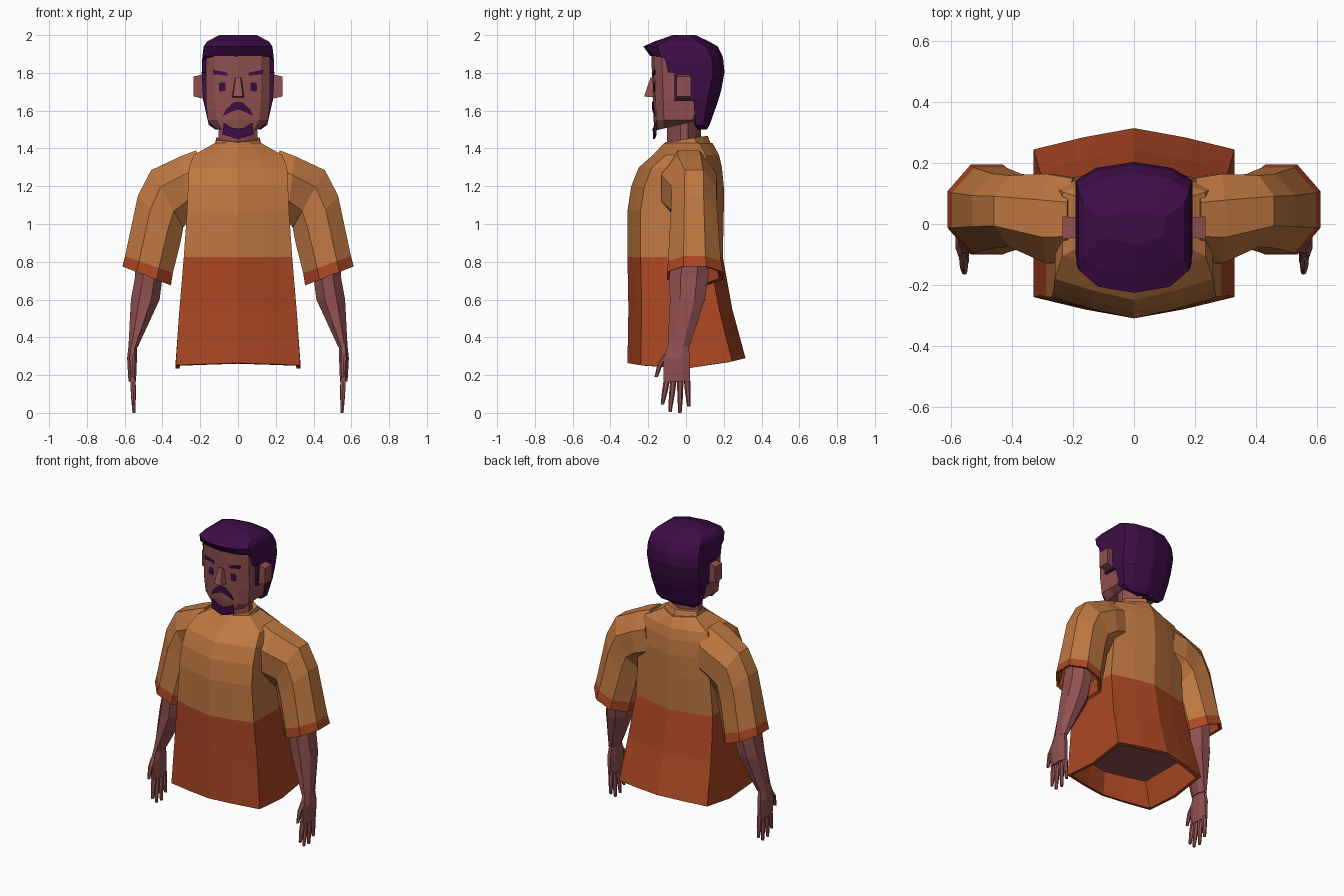
import bpy, bmesh, math
from mathutils import Vector


def material(name, rgb):
    m = bpy.data.materials.new(name)
    m.diffuse_color = (*rgb, 1)
    return m


TAN = material("tan cloth", (0.515, 0.185, 0.052))
RUST = material("rust cloth", (0.41, 0.063, 0.017))
SKIN = material("skin", (0.28, 0.082, 0.080))
HAIR = material("purple hair", (0.048, 0.004, 0.062))


def finish(name, bm, mats, rule=None, mirror=False):
    bmesh.ops.recalc_face_normals(bm, faces=bm.faces[:])
    if rule:
        for f in bm.faces:
            f.material_index = rule(f)
    me = bpy.data.meshes.new(name)
    bm.to_mesh(me)
    bm.free()
    for m in mats:
        me.materials.append(m)
    ob = bpy.data.objects.new(name, me)
    bpy.context.collection.objects.link(ob)
    if mirror:
        ob.modifiers.new("Mirror", 'MIRROR').use_mirror_merge = False
    return ob


def loft(name, rings, mats, rule=None, mirror=False):
    """Skin a list of point rings and cap both ends."""
    bm = bmesh.new()
    rows = [[bm.verts.new(p) for p in r] for r in rings]
    n = len(rows[0])
    for a, b in zip(rows, rows[1:]):
        for i in range(n):
            j = (i + 1) % n
            bm.faces.new((a[i], a[j], b[j], b[i]))
    bm.faces.new(rows[0])
    bm.faces.new(rows[-1])
    return finish(name, bm, mats, rule, mirror)


def ring(z, w, yf, yb, e1=0.03, e2=0.07, tilt=0.0, e2b=None, a=0.5):
    """Symmetric twelve-sided section with bowed front and back."""
    lim = 0.4 * (yb - yf)
    b2 = min(e2 if e2b is None else e2b, lim)
    e2 = min(e2, lim)
    e1, b1 = min(e1, e2), min(e1, b2)
    half = [(0, yf), (a * w, yf + e1), (w, yf + e2), (w, (yf + yb) / 2),
            (w, yb - b2), (a * w, yb - b1), (0, yb)]
    full = half + [(-x, y) for x, y in half[-2:0:-1]]
    return [(x, y, z + tilt * y) for x, y in full]


def oval(z, x0, x1, y0, y1, n=8):
    """Horizontal n-sided section inside a box."""
    k = 1 / math.cos(math.pi / n) if n % 4 == 0 else 1
    out = []
    for i in range(n):
        t = 2 * math.pi * (i + 0.5) / n
        out.append(((x0 + x1) / 2 + (x1 - x0) / 2 * k * math.cos(t),
                    (y0 + y1) / 2 + (y1 - y0) / 2 * k * math.sin(t), z))
    return out


# Shirt body with hollow hem
def hem(inset):
    r = ring(0, 0.33 - inset, -0.31 + inset, 0.315 - inset)
    return [(x, y, 0.235 + 0.3 * y * y + 0.08 * max(y, 0)) for x, y, z in r]


body = [ring(0.42, 0.27, -0.28, 0.24), hem(0.02), hem(0)]
for z, w, yf, yb in [(0.55, 0.31, -0.305, 0.245), (0.825, 0.287, -0.31, 0.195),
                     (1.07, 0.27, -0.31, 0.2), (1.2, 0.265, -0.29, 0.2),
                     (1.3, 0.26, -0.25, 0.19), (1.365, 0.235, -0.175, 0.175),
                     (1.43, 0.12, -0.115, 0.14)]:
    body.append(ring(z, w, yf, yb))


def body_colour(f):
    z = f.calc_center_median().z
    if len(f.verts) > 4 and z < 0.6:
        return 2
    return 1 if z < 0.825 else 0


loft("shirt_body", body, [TAN, RUST, SKIN], body_colour)

# Collar and neck
loft("collar", [ring(1.38, 0.13, -0.125, 0.14, tilt=0.15),
                ring(1.45, 0.115, -0.11, 0.115, tilt=0.15),
                ring(1.45, 0.10, -0.09, 0.09, tilt=0.15)], [TAN])
loft("neck", [ring(1.36, 0.105, -0.10, 0.08), ring(1.58, 0.10, -0.10, 0.08)], [SKIN])


# Sleeves: sections given by outer and inner edge (x, z) and depth
def cuff(ox, oz, ix, iz, yf, yb):
    return [(x, y, iz + (oz - iz) * t) for (x, y, t) in
            [(p[0], p[1], (p[0] - ix) / (ox - ix)) for p in oval(0, ix, ox, yf, yb)]]


loft("sleeve", [cuff(0.22, 1.39, 0.16, 1.05, -0.12, 0.15),
                cuff(0.30, 1.36, 0.26, 1.02, -0.13, 0.165),
                cuff(0.46, 1.285, 0.29, 0.98, -0.075, 0.16),
                cuff(0.53, 1.15, 0.305, 0.90, -0.08, 0.165),
                cuff(0.598, 0.83, 0.345, 0.74, -0.095, 0.185),
                cuff(0.612, 0.775, 0.355, 0.675, -0.10, 0.195),
                cuff(0.595, 0.775, 0.37, 0.685, -0.085, 0.175),
                cuff(0.57, 0.86, 0.37, 0.78, -0.07, 0.155)], [TAN, RUST],
     lambda f: int(f.calc_center_median().z < 0.735 + 0.36 * (f.calc_center_median().x - 0.345)),
     mirror=True)

# Forearm and palm
loft("forearm", [oval(0.88, 0.40, 0.54, -0.06, 0.13), oval(0.72, 0.40, 0.545, -0.09, 0.118),
                 oval(0.60, 0.415, 0.567, -0.085, 0.10), oval(0.35, 0.53, 0.58, -0.097, 0.018)],
     [SKIN], mirror=True)
loft("palm", [oval(0.37, 0.535, 0.578, -0.09, 0.01), oval(0.29, 0.535, 0.587, -0.12, 0.022),
              oval(0.165, 0.54, 0.58, -0.118, 0.022)], [SKIN], mirror=True)


# Fingers and thumb
def digit(name, path):
    rings = []
    for (y, z), r in zip(path, (0.017, 0.015, 0.009)):
        rings.append(oval(z, 0.56 - r - (0.3 - z) * 0.03, 0.56 + r - (0.3 - z) * 0.03,
                          y - r, y + r, 6))
    loft(name, rings, [SKIN], mirror=True)


for i, (y0, y1, tip) in enumerate([(-0.10, -0.125, 0.045), (-0.066, -0.085, 0.005),
                                   (-0.03, -0.032, 0.0), (0.005, 0.015, 0.035)]):
    digit("finger_%d" % (i + 1), [(y0, 0.18), ((y0 + y1) / 2, (0.18 + tip) / 2), (y1, tip)])
digit("thumb", [(-0.10, 0.31), (-0.135, 0.265), (-0.158, 0.19)])

# Head
head = [ring(1.535, 0.12, -0.165, 0.07, 0.015, 0.05, 0.25, a=0.72)]
for z, w, yf, yb in [(1.55, 0.16, -0.172, 0.09), (1.65, 0.17, -0.1754, 0.12),
                     (1.9, 0.17, -0.184, 0.14), (1.94, 0.13, -0.15, 0.12)]:
    head.append(ring(z, w, yf, yb, 0.015, 0.055, a=0.71))
loft("head", head, [SKIN])

# Hair: nape, sideburns, temples, then overhanging fringe and crown
hair = []
for z, w, yf, yb, e, eb in [(1.50, 0.12, 0.06, 0.11, 0.01, 0.02),
                            (1.525, 0.155, 0.04, 0.125, 0.01, 0.04),
                            (1.65, 0.183, 0.03, 0.17, 0.01, 0.06),
                            (1.652, 0.184, -0.07, 0.17, 0.01, 0.06),
                            (1.71, 0.188, -0.07, 0.187, 0.01, 0.06),
                            (1.80, 0.192, -0.07, 0.203, 0.01, 0.06),
                            (1.803, 0.192, -0.105, 0.204, 0.01, 0.06),
                            (1.87, 0.19, -0.12, 0.197, 0.01, 0.06),
                            (1.89, 0.188, -0.19, 0.193, 0.055, 0.06),
                            (1.94, 0.182, -0.226, 0.168, 0.075, 0.06),
                            (1.965, 0.165, -0.17, 0.125, 0.06, 0.06),
                            (2.0, 0.10, -0.07, 0.05, 0.03, 0.03)]:
    hair.append(ring(z, w, yf, yb, 0.02, e, e2b=eb, a=0.65))
loft("hair", hair, [HAIR])

# Ears: flared blocks
bm = bmesh.new()
bmesh.ops.create_cube(bm, size=1)
for v in bm.verts:
    out = v.co.x > 0
    v.co = Vector((0.235 if out else 0.165, -0.012 + v.co.y * (0.075 if out else 0.06),
                   1.728 + v.co.z * (0.105 if out else 0.14)))
finish("ear", bm, [SKIN], mirror=True)

# Nose: wedge
loft("nose", [[(-0.034, -0.165, 1.67), (-0.026, -0.222, 1.675), (0.026, -0.222, 1.675), (0.034, -0.165, 1.67)],
              [(-0.02, -0.165, 1.775), (-0.012, -0.188, 1.775), (0.012, -0.188, 1.775), (0.02, -0.165, 1.775)]],
     [SKIN])


# Thin facial plates that follow the face
def plate(name, pts, depth=0.004):
    def layer(d):
        return [(x, -0.172 - 0.034 * (z - 1.55) + 0.125 * x + d, z) for x, z in pts]
    loft(name, [layer(-depth), layer(0.004)], [HAIR], mirror=True)


plate("eye", [(0.066, 1.705), (0.066, 1.748), (0.098, 1.748), (0.102, 1.72), (0.098, 1.7)])
plate("eyebrow", [(0.055, 1.785), (0.058, 1.802), (0.132, 1.816), (0.128, 1.793)])
plate("moustache", [(0, 1.607), (0, 1.648), (0.025, 1.643), (0.065, 1.605), (0.082, 1.57), (0.05, 1.587)], 0.006)
plate("goatee", [(0, 1.45), (0, 1.505), (0.035, 1.51), (0.075, 1.537), (0.083, 1.475)], 0.006)
